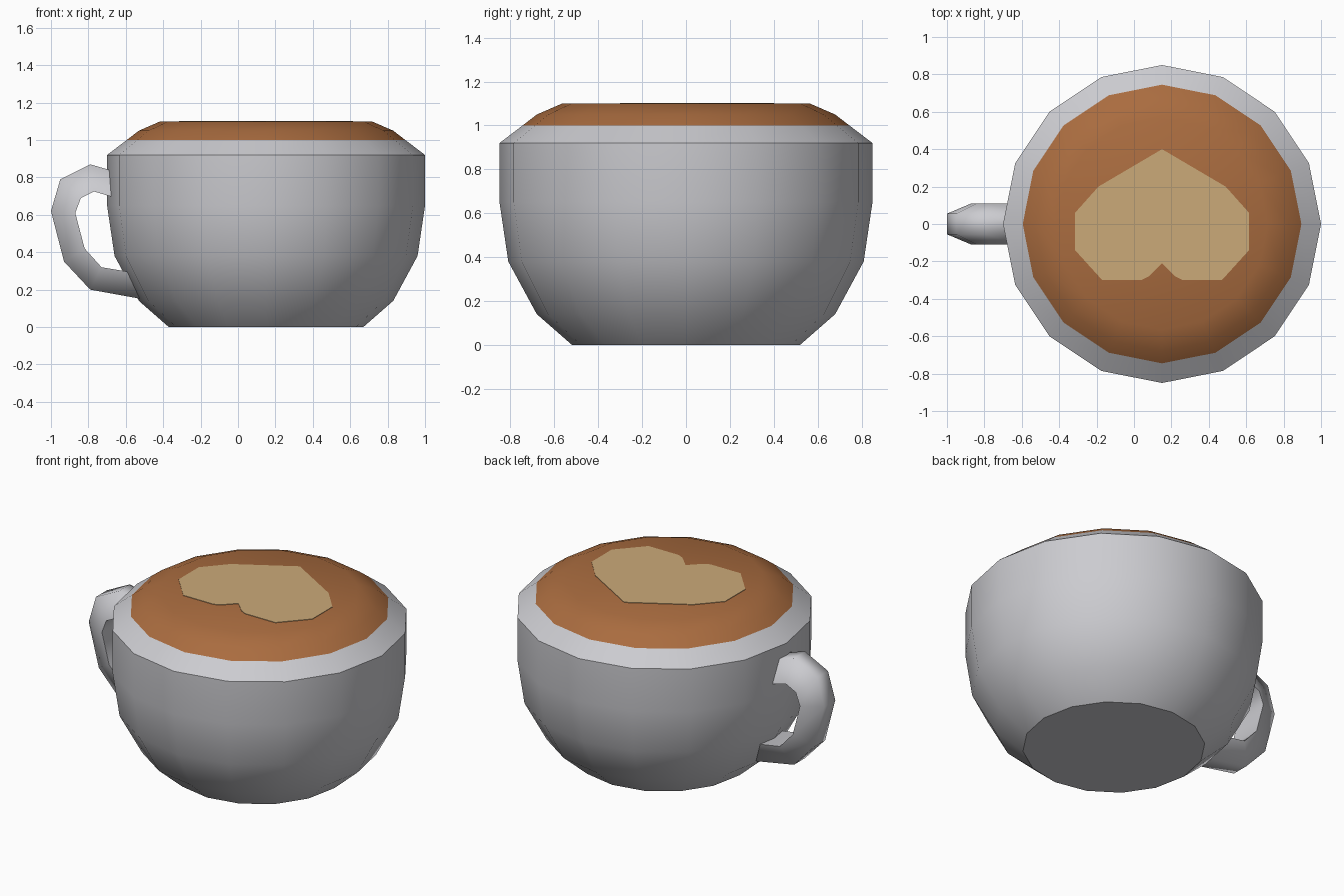
import bpy, bmesh, math

if "Cube" in bpy.data.objects:
    bpy.data.objects.remove(bpy.data.objects["Cube"])

CX = 0.15      # cup axis
SIDES = 16


def material(name, rgb):
    m = bpy.data.materials.new(name)
    m.diffuse_color = (*rgb, 1)
    m.use_nodes = True
    m.node_tree.nodes["Principled BSDF"].inputs["Base Color"].default_value = m.diffuse_color
    return m


def finish(name, bm, mat, angle=None):
    bmesh.ops.recalc_face_normals(bm, faces=bm.faces)
    me = bpy.data.meshes.new(name)
    bm.to_mesh(me)
    bm.free()
    me.materials.append(mat)
    ob = bpy.data.objects.new(name, me)
    bpy.context.collection.objects.link(ob)
    if angle:
        bpy.ops.object.select_all(action='DESELECT')
        ob.select_set(True)
        bpy.context.view_layer.objects.active = ob
        bpy.ops.object.shade_smooth_by_angle(angle=math.radians(angle))
    return ob


def skin(bm, rings):
    """Join equal closed rings with quads and cap both ends."""
    loops = [[bm.verts.new(p) for p in r] for r in rings]
    n = len(loops[0])
    for a, b in zip(loops, loops[1:]):
        for i in range(n):
            j = (i + 1) % n
            bm.faces.new((a[i], a[j], b[j], b[i]))
    bm.faces.new(loops[0])
    bm.faces.new(loops[-1])


def lathe(name, profile, mat, angle):
    bm = bmesh.new()
    step = 2 * math.pi / SIDES
    skin(bm, [[(CX + r * math.cos(i * step), r * math.sin(i * step), z)
               for i in range(SIDES)] for r, z in profile])
    return finish(name, bm, mat, angle)


grey = material("light grey china", (0.60, 0.60, 0.63))
brown = material("coffee brown", (0.40, 0.15, 0.05))
cream = material("milk foam", (0.60, 0.40, 0.19))

# cup body with bevelled rim
lathe("cup", [(0.52, 0), (0.68, 0.14), (0.81, 0.38), (0.85, 0.65),
              (0.85, 0.92), (0.745, 1.0)], grey, 30)

# domed coffee surface
lathe("coffee", [(0.745, 1.0), (0.68, 1.05), (0.565, 1.10)], brown, 30)

# handle: narrow outer side, wide inner side
outer = [(-0.62, 0.82), (-0.79, 0.87), (-0.95, 0.79), (-1.0, 0.62),
         (-0.93, 0.35), (-0.79, 0.20), (-0.46, 0.14)]
inner = [(-0.62, 0.68), (-0.77, 0.725), (-0.84, 0.69), (-0.87, 0.61),
         (-0.82, 0.42), (-0.73, 0.32), (-0.52, 0.285)]
bm = bmesh.new()
skin(bm, [[(ox, -0.055, oz), (ox, 0.055, oz), (ix, 0.11, iz), (ix, -0.11, iz)]
          for (ox, oz), (ix, iz) in zip(outer, inner)])
finish("handle", bm, grey, 70)

# foam heart: half outline mirrored, thin plate on the coffee
half = [(0, 0.40), (0.34, 0.20), (0.465, 0.06), (0.465, -0.14),
        (0.32, -0.30), (0.11, -0.30), (0.07, -0.28), (0, -0.21)]
outline = half + [(-x, y) for x, y in half[-2:0:-1]]
bm = bmesh.new()
skin(bm, [[(CX + x, y, z) for x, y in outline] for z in (1.099, 1.103)])
finish("foam_heart", bm, cream)
